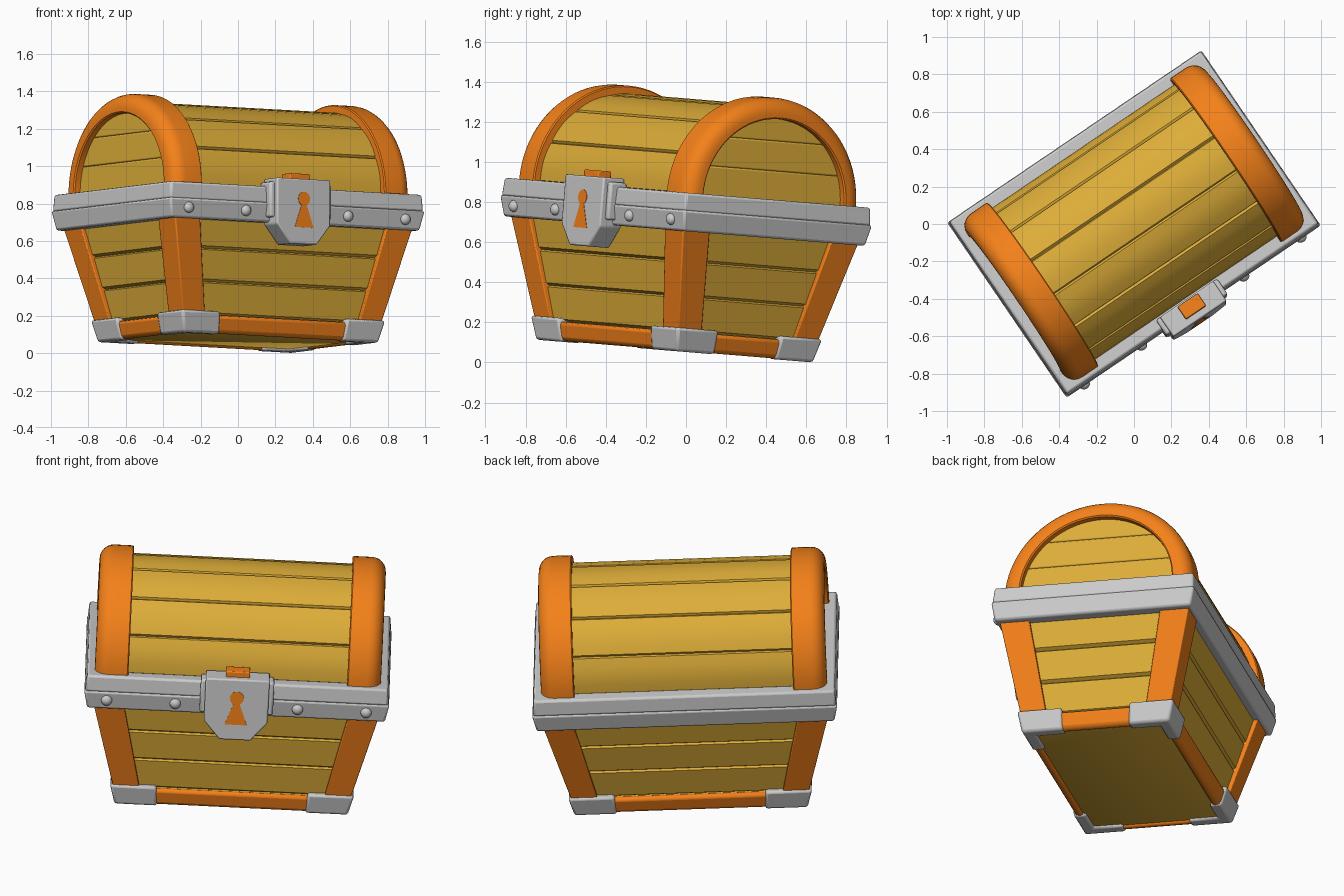
import bpy, bmesh
from math import sin, cos, pi, radians, sqrt
from mathutils import Matrix

if "Cube" in bpy.data.objects:
    bpy.data.objects.remove(bpy.data.objects["Cube"])

# Whole chest is turned about z and tipped slightly backwards
M = (Matrix.Translation((0, -0.057, 0.057)) @ Matrix.Rotation(radians(-4.7), 4, 'X')
     @ Matrix.Rotation(radians(34.2), 4, 'Z'))


def material(name, rgb):
    m = bpy.data.materials.new(name)
    m.diffuse_color = (*rgb, 1)
    m.use_nodes = True
    m.node_tree.nodes["Principled BSDF"].inputs["Base Color"].default_value = m.diffuse_color
    return m


WOOD = material("wood", (0.73, 0.42, 0.04))
ORANGE = material("orange_trim", (0.91, 0.22, 0.01))


def finish(name, bm, mat=None, bevel=0, mirror="", segs=2):
    bmesh.ops.recalc_face_normals(bm, faces=bm.faces)
    me = bpy.data.meshes.new(name)
    bm.to_mesh(me)
    bm.free()
    ob = bpy.data.objects.new(name, me)
    bpy.context.collection.objects.link(ob)
    ob.matrix_world = M
    if mat:
        me.materials.append(mat)
    if bevel:
        b = ob.modifiers.new("bevel", 'BEVEL')
        b.width, b.segments, b.limit_method = bevel, segs, 'ANGLE'
    if mirror:
        mm = ob.modifiers.new("mirror", 'MIRROR')
        mm.use_axis = ('X' in mirror, 'Y' in mirror, False)
        mm.use_mirror_merge = False
    bpy.ops.object.select_all(action='DESELECT')
    ob.select_set(True)
    bpy.context.view_layer.objects.active = ob
    bpy.ops.object.shade_smooth_by_angle(angle=radians(35))
    return ob


def loft(name, rings, *args, **kw):
    """Skin a list of equal-length closed rings and cap both ends."""
    bm = bmesh.new()
    vs = [[bm.verts.new(p) for p in r] for r in rings]
    n = len(rings[0])
    for a, b in zip(vs, vs[1:]):
        for i in range(n):
            bm.faces.new((a[i], a[(i + 1) % n], b[(i + 1) % n], b[i]))
    bm.faces.new(vs[0])
    bm.faces.new(vs[-1])
    return finish(name, bm, *args, **kw)


def rect(x0, x1, y0, y1, z):
    return [(x0, y0, z), (x1, y0, z), (x1, y1, z), (x0, y1, z)]


def box(name, x0, x1, y0, y1, z0, z1, *args, **kw):
    return loft(name, [rect(x0, x1, y0, y1, z0), rect(x0, x1, y0, y1, z1)], *args, **kw)


def half(z, off=0):
    """Outer half length and half depth of the flared body at height z."""
    return 0.615 + 0.25 * z + off, 0.40 + 0.215 * z + off


def centred(z, off):
    a, b = half(z, off)
    return rect(-a, a, -b, b, z)


# Body: stacked planks separated by grooves
rings = []
cuts = [0.015, 0.10, 0.275, 0.45, 0.64]
for lo, hi in zip(cuts, cuts[1:]):
    rings += [centred(lo, -0.04), centred(lo + 0.012, -0.022), centred(hi - 0.008, -0.026)]
loft("body_planks", rings, WOOD)

# Corner posts
post = []
for z, w in ((0.06, 0.14), (0.64, 0.165)):
    a, b = half(z)
    post.append(rect(a - w, a, b - w, b, z))
loft("corner_posts", post, ORANGE, bevel=0.006, mirror="XY")

# Bottom trim bars, long and short
long_bar, short_bar = [], []
for z in (0.004, 0.10):
    a, b = half(z, 0.005)
    long_bar.append(rect(-a + 0.1, a - 0.1, b - 0.05, b, z))
    short_bar.append(rect(a - 0.05, a, -b + 0.1, b - 0.1, z))
loft("bottom_trim_long", long_bar, ORANGE, bevel=0.02, mirror="Y")
loft("bottom_trim_short", short_bar, ORANGE, bevel=0.02, mirror="X")

# L-shaped metal feet on the bottom corners
foot = []
for z, w in ((0, 0.23), (0.118, 0.25)):
    a, b = half(z, 0.014)
    t = 0.07
    foot.append([(a, b, z), (a - w, b, z), (a - w, b - t, z), (a - t, b - t, z),
                 (a - t, b - w, z), (a, b - w, z)])
loft("corner_feet", foot, None, bevel=0.014, mirror="XY")

# Metal rims of body and lid
loft("body_rim", [rect(-0.803, 0.803, -0.550, 0.550, 0.60),
                  rect(-0.824, 0.824, -0.570, 0.570, 0.705)], None, bevel=0.012)
loft("lid_rim", [rect(-0.818, 0.818, -0.564, 0.564, 0.70),
                 rect(-0.812, 0.812, -0.558, 0.558, 0.792)], None, bevel=0.012)

# Barrel lid: seven curved planks with grooves between
BASE = 0.785
profile = []
for k in range(7):
    for f, r in ((0, -0.012), (0.04, 0), (0.28, 0.002), (0.5, 0.003), (0.72, 0.002), (0.96, 0)):
        t = pi * (k + f) / 7
        profile.append(((0.49 + r) * cos(t), BASE + (0.472 + r) * sin(t)))
profile.append((-0.478, BASE))
loft("lid_planks", [[(x, y, z) for y, z in profile] for x in (-0.715, 0.715)], WOOD)

# Planks closing the lid ends
zs = [0.0, 0.15, 0.30, 0.44]
for i, (lo, hi) in enumerate(zip(zs, zs[1:])):
    wl, wh = [0.48 * sqrt(1 - (h / 0.46) ** 2) for h in (lo, hi)]
    loft(f"lid_end_plank_{i + 1}",
         [[(x, -wl, BASE + lo), (x, wl, BASE + lo), (x, wh, BASE + hi), (x, -wh, BASE + hi)]
          for x in (0.69, 0.732)], WOOD, bevel=0.008, mirror="X")

# Rounded orange arches at both lid ends
section = [(0.59, -0.105), (0.59, -0.006), (0.596, 0)]
section += [(0.695 + 0.077 * sin(t), -0.077 + 0.077 * cos(t))
            for t in [pi / 2 * i / 6 for i in range(7)]]
section += [(0.772, -0.098), (0.765, -0.105)]
arch = []
for i in range(41):
    t = pi * i / 40
    arch.append([(x, (0.53 + d) * cos(t), BASE + (0.515 + d) * sin(t)) for x, d in section])
loft("lid_arches", arch, ORANGE, mirror="X")


# Lock: back plate, shield, keyhole and hasp, all drawn in the front plane
def plate(name, pts, y0, y1, *args, **kw):
    return loft(name, [[(x, y, z) for x, z in pts] for y in (y0, y1)], *args, **kw)


box("lock_back_plate", -0.198, 0.198, -0.60, -0.50, 0.625, 0.815, None, bevel=0.012)
shield = [(-0.172, 0.835), (-0.172, 0.59), (-0.085, 0.485),
          (0.085, 0.485), (0.172, 0.59), (0.172, 0.835)]
plate("lock_shield", shield, -0.50, -0.628, None, bevel=0.008)
keyhole = [(0.06, 0.575), (0.017, 0.695)]
keyhole += [(0.038 * cos(t), 0.728 + 0.038 * sin(t))
            for t in [radians(-60 + 300 * i / 20) for i in range(21)]]
keyhole += [(-0.017, 0.695), (-0.06, 0.575)]
plate("keyhole", keyhole, -0.60, -0.630, ORANGE)
box("hasp", -0.065, 0.065, -0.59, -0.51, 0.76, 0.866, ORANGE, bevel=0.006)

# Domed rivets along the front rim
bm = bmesh.new()
for x in (0.33, 0.70):
    m = (Matrix.Translation((x, -0.562, 0.655)) @ Matrix.Diagonal((0.03, 0.024, 0.03, 1))
         @ Matrix.Rotation(pi / 2, 4, 'X'))
    bmesh.ops.create_uvsphere(bm, u_segments=16, v_segments=8, radius=1, matrix=m)
finish("rim_rivets", bm, mirror="X")
